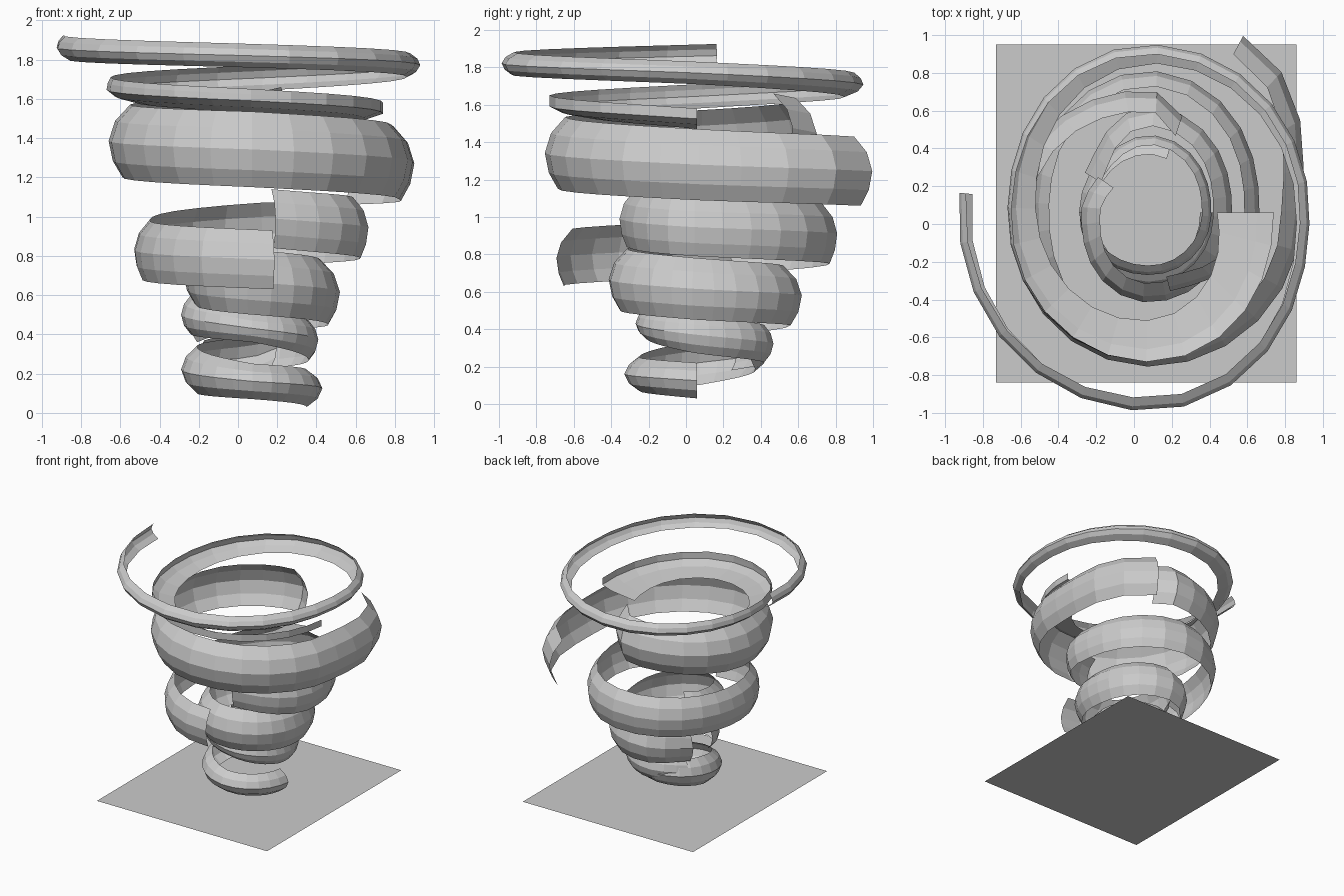
import bpy
import bmesh
import math

cube = bpy.data.objects.get("Cube")
if cube:
    bpy.data.objects.remove(cube, do_unlink=True)

CENTRE_X, CENTRE_Y = 0.08, 0.06
STEP = 15                                  # degrees per facet
PROFILE = (-1, -0.55, 0, 0.55, 1)          # position across the ribbon

grey = bpy.data.materials.new("storm_grey")
grey.use_nodes = True
grey.diffuse_color = (0.6, 0.6, 0.6, 1)
grey.node_tree.nodes["Principled BSDF"].inputs["Base Color"].default_value = grey.diffuse_color


def finish(name, bm):
    mesh = bpy.data.meshes.new(name)
    bm.to_mesh(mesh)
    bm.free()
    mesh.materials.append(grey)
    obj = bpy.data.objects.new(name, mesh)
    bpy.context.collection.objects.link(obj)


def station(rows, angle):
    """Blend radius, heights and rim insets between the key rows."""
    for a, b in zip(rows, rows[1:]):
        if angle >= b[0]:
            break
    t = (a[0] - angle) / (a[0] - b[0])
    ease = t * t * (3 - 2 * t)
    radius = a[1] + (b[1] - a[1]) * ease
    return [radius] + [p + (q - p) * t for p, q in zip(a[2:], b[2:])]


def ribbon(name, rows, insets=None):
    """Open curved band winding clockwise; rows: angle, radius, low z, high z, low inset, high inset."""
    if insets:
        rows = [row + insets for row in rows]
    bm = bmesh.new()
    start, end = rows[0][0], rows[-1][0]
    count = round((start - end) / STEP)
    previous = None
    for i in range(count + 1):
        angle = start + (end - start) * i / count
        radius, low, high, inset_low, inset_high = station(rows, angle)
        c, s = math.cos(math.radians(angle)), math.sin(math.radians(angle))
        ring = []
        for u in PROFILE:
            r = radius - (inset_low if u < 0 else inset_high) * u * u
            z = low + (high - low) * (u + 1) / 2
            ring.append(bm.verts.new((CENTRE_X + r * c, CENTRE_Y + r * s, z)))
        if previous:
            for k in range(len(PROFILE) - 1):
                bm.faces.new((previous[k], previous[k + 1], ring[k + 1], ring[k]))
        previous = ring
    # Outward-facing sides
    bm.normal_update()
    face = next(iter(bm.faces))
    mid = face.calc_center_median()
    if face.normal.x * (mid.x - CENTRE_X) + face.normal.y * (mid.y - CENTRE_Y) < 0:
        bmesh.ops.reverse_faces(bm, faces=bm.faces[:])
    finish(name, bm)


# Flat ground sheet
bm = bmesh.new()
corners = ((-0.73, -0.84), (0.86, -0.84), (0.86, 0.95), (-0.73, 0.95))
bm.faces.new([bm.verts.new((x, y, 0)) for x, y in corners])
finish("ground_sheet", bm)

# Lowest curl touching the ground
ribbon("base_curl", [
    (0, 0.35, 0.03, 0.22), (-90, 0.39, 0.07, 0.25), (-180, 0.37, 0.1, 0.34),
    (-270, 0.39, 0.18, 0.39), (-288, 0.38, 0.24, 0.42)], (0.08, 0.08))

# Narrow neck
ribbon("neck_band", [
    (144, 0.36, 0.18, 0.37), (90, 0.41, 0.22, 0.42), (0, 0.33, 0.27, 0.47),
    (-90, 0.33, 0.36, 0.5), (-180, 0.37, 0.4, 0.6)], (0.05, 0.05))

# Lower funnel
ribbon("lower_band", [
    (148, 0.4, 0.36, 0.62), (90, 0.56, 0.42, 0.74), (0, 0.44, 0.45, 0.78),
    (-90, 0.475, 0.5, 0.83), (-180, 0.36, 0.56, 0.88), (-215, 0.33, 0.58, 0.9)], (0.06, 0.1))

# Middle funnel, winding inwards
ribbon("middle_band", [
    (-82, 0.76, 0.63, 0.93), (-180, 0.61, 0.68, 0.98), (-270, 0.75, 0.75, 1.07),
    (-360, 0.585, 0.79, 1.1), (-435, 0.43, 0.84, 1.14)], (0.04, 0.08))

# Broad upper funnel
ribbon("upper_band", [
    (62, 1.06, 1.06, 1.43), (0, 0.81, 1.09, 1.47), (-90, 0.815, 1.15, 1.535),
    (-180, 0.74, 1.2, 1.57), (-270, 0.65, 1.26, 1.63), (-289, 0.54, 1.29, 1.66)], (0.07, 0.11))

# Flared crown that thins into the top ring
ribbon("crown_ring", [
    (0, 0.66, 1.47, 1.58, 0.3, 0), (-90, 0.79, 1.53, 1.65, 0.22, 0),
    (-180, 0.75, 1.58, 1.71, 0.15, 0.02), (-270, 0.89, 1.64, 1.77, 0.1, 0.05),
    (-360, 0.85, 1.71, 1.83, 0.07, 0.05), (-450, 1.05, 1.76, 1.88, 0.05, 0.07),
    (-546, 1.01, 1.8, 1.925, 0.07, 0.035)], None)
